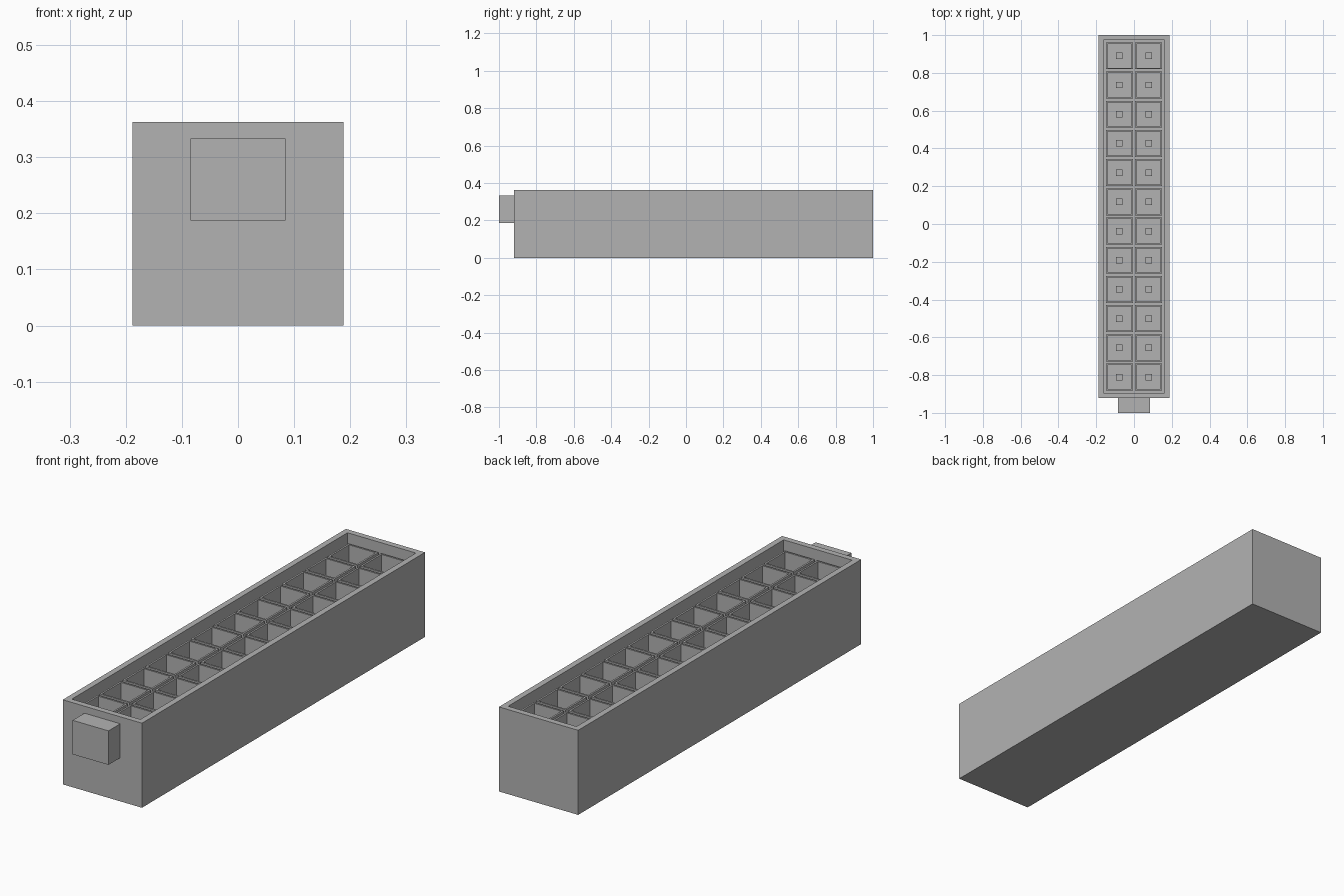
import bpy
import bmesh
from mathutils import Matrix, Vector

if "Cube" in bpy.data.objects:
    bpy.data.objects.remove(bpy.data.objects["Cube"])

# One plain grey plastic
grey = bpy.data.materials.new("grey_plastic")
grey.use_nodes = True
colour = (0.45, 0.45, 0.45, 1)
grey.diffuse_color = colour
grey.node_tree.nodes["Principled BSDF"].inputs["Base Color"].default_value = colour


def box(name, low, high, wall=0, depth=0):
    """Box between two corners, with an optional pocket sunk into its top."""
    low, high = Vector(low), Vector(high)
    bm = bmesh.new()
    bmesh.ops.create_cube(bm, size=1, matrix=Matrix.Translation((low + high) / 2)
                          @ Matrix.Diagonal((*(high - low), 1)))
    if depth:
        bm.normal_update()
        top = max(bm.faces, key=lambda f: f.calc_center_median().z)
        bmesh.ops.inset_region(bm, faces=[top], thickness=wall)
        pocket = bmesh.ops.extrude_discrete_faces(bm, faces=[top])["faces"][0]
        bmesh.ops.translate(bm, verts=pocket.verts, vec=(0, 0, -depth))
    bm.normal_update()
    mesh = bpy.data.meshes.new(name)
    bm.to_mesh(mesh)
    bm.free()
    mesh.materials.append(grey)
    obj = bpy.data.objects.new(name, mesh)
    bpy.context.collection.objects.link(obj)
    return obj


HEIGHT, FLOOR, TUBE_TOP, PIN_TOP = 0.363, 0.04, 0.325, 0.2
PITCH, CENTRE_Y = 0.1546, 0.04
ROWS = 12

# Housing and its latch tab
box("housing", (-0.188, -0.92, 0), (0.188, 1, HEIGHT), 0.036, HEIGHT - FLOOR)
box("latch_tab", (-0.085, -1, 0.187), (0.085, -0.92, 0.333))

# Two columns of square sockets, each with a pin
for side, x in (("right", -PITCH / 2), ("left", PITCH / 2)):
    for row in range(ROWS):
        y = CENTRE_Y + (row - (ROWS - 1) / 2) * PITCH
        for part, half, top, wall, depth in (
                ("socket", 0.071, TUBE_TOP, 0.011, TUBE_TOP - FLOOR - 0.005),
                ("pin", 0.017, PIN_TOP, 0, 0)):
            box(f"{part}_{side}_{row + 1}", (x - half, y - half, FLOOR),
                (x + half, y + half, top), wall, depth)
